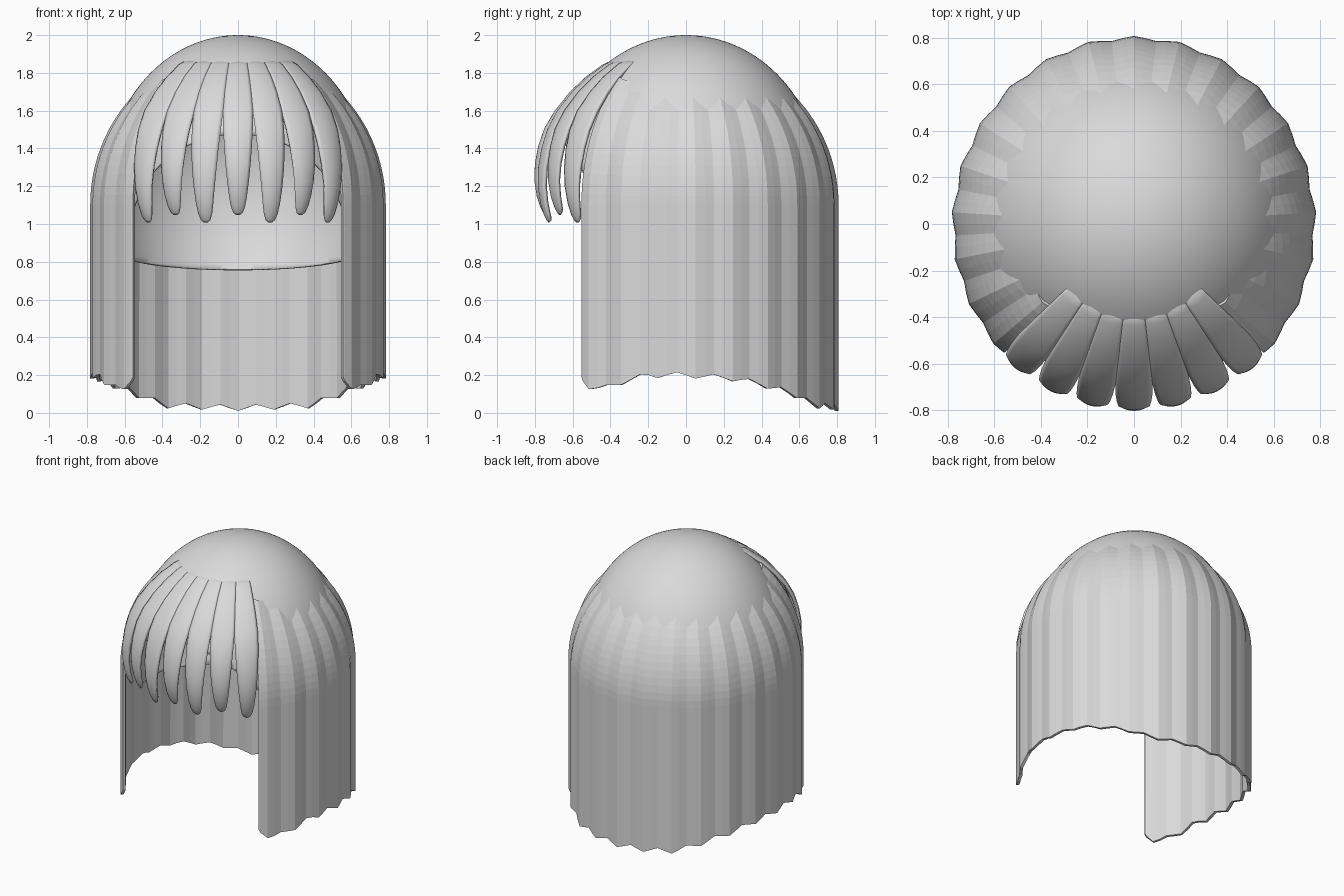
import bpy, bmesh, math
from mathutils import Vector

if "Cube" in bpy.data.objects:
    bpy.data.objects.remove(bpy.data.objects["Cube"])

mat = bpy.data.materials.new("light grey hair")
mat.diffuse_color = (0.7, 0.7, 0.7, 1)
mat.use_nodes = True
mat.node_tree.nodes["Principled BSDF"].inputs["Base Color"].default_value = mat.diffuse_color


def lerp_table(table, x):
    for (x0, y0), (x1, y1) in zip(table, table[1:]):
        if x <= x1:
            return y0 + (y1 - y0) * max(0, x - x0) / (x1 - x0)
    return table[-1][1]


def finish(name, bm, thickness, angle=None):
    me = bpy.data.meshes.new(name)
    bm.to_mesh(me)
    bm.free()
    me.materials.append(mat)
    ob = bpy.data.objects.new(name, me)
    bpy.context.collection.objects.link(ob)
    mod = ob.modifiers.new("thickness", 'SOLIDIFY')
    mod.thickness = thickness
    mod.offset = -1
    if angle is not None:
        bpy.ops.object.select_all(action='DESELECT')
        ob.select_set(True)
        bpy.context.view_layer.objects.active = ob
        bpy.ops.object.shade_smooth_by_angle(angle=math.radians(angle))
    return ob


def add_grid(bm, nu, nv, point):
    g = [[bm.verts.new(point(i, j)) for j in range(nv)] for i in range(nu)]
    for i in range(nu - 1):
        for j in range(nv - 1):
            bm.faces.new((g[i][j], g[i][j + 1], g[i + 1][j + 1], g[i + 1][j]))


# Scalp cap: smooth ellipsoid, open underneath and at the face
bm = bmesh.new()
bmesh.ops.create_uvsphere(bm, u_segments=96, v_segments=64, radius=1)
for v in bm.verts:
    v.co = Vector((v.co.x * 0.70, v.co.y * 0.72, 1.2 + v.co.z * 0.8))
for co, no in (((0, 0.63, 0.75), (0, 0.14, 1)), ((0, -0.33, 0.93), (0, 1, 0.63))):
    bmesh.ops.bisect_plane(bm, geom=bm.verts[:] + bm.edges[:] + bm.faces[:],
                           plane_co=co, plane_no=no, clear_inner=True)
finish("scalp_cap", bm, 0.01, 40)

# Long hair: fluted curtain round the sides and back (angle measured from the back)
HEM = [(0, .025), (30, .04), (50, .12), (70, .18), (90, .2), (105, .2),
       (118, .15), (129, .125), (132, .14), (134, .19)]
PERIOD = 14.4
ANGLES = [k * PERIOD / 4 for k in range(-37, 38)]
ANGLES = [-134] + ANGLES + [134]
ROWS = 15


def curtain(i, j):
    a = ANGLES[i]
    front = min(1, max(0, (abs(a) - 110) / 24))
    phase = abs((a / PERIOD + 0.5) % 1 - 0.5) * 2      # 0 at lock centre, 1 between locks
    hem = lerp_table(HEM, abs(a)) + 0.03 * (phase - 0.5) * (1 - front)
    top = 1.71 + 0.07 * front
    if j == 0:
        z = hem
    elif j == 1:
        z = 0.6
    else:
        z = 1.1 + (top - 1.1) * (j - 2) / (ROWS - 3)
    s = math.sqrt(1 - (max(0, z - 1.1) / (0.82 + 0.07 * front)) ** 2)
    bump = 0.008 * math.cos(2 * math.pi * a / PERIOD)
    r = math.radians(a)
    return ((0.776 * s + bump) * math.sin(r), (0.80 * s + bump) * math.cos(r), z)


bm = bmesh.new()
add_grid(bm, len(ANGLES), ROWS, curtain)
finish("long_hair", bm, 0.02)

# Fringe: seven tapering locks (radius, height, half width in degrees)
LOCK = [(.35, 1.885, 6.8), (.44, 1.845, 6.8), (.53, 1.78, 6.8), (.615, 1.70, 6.8),
        (.695, 1.60, 6.7), (.75, 1.50, 6.1), (.782, 1.40, 5.5), (.80, 1.30, 4.9),
        (.803, 1.20, 4.2), (.79, 1.11, 3.5), (.772, 1.05, 2.8), (.757, 1.02, 1.9),
        (.748, 1.008, 0.8)]
NU = 9
bm = bmesh.new()
for k in range(-3, 4):
    tip_lift = 0.04 if k % 2 == 0 else 0.0

    def lock(i, j):
        r, z, w = LOCK[j]
        u = 2 * i / (NU - 1) - 1
        low = min(1, max(0, (1.6 - z) / 0.55))
        z += tip_lift * low
        r -= (0.008 + 0.022 * low) * u * u * w / 6.8
        a = math.radians(k * 13.2 + u * w)
        return (r * math.sin(a), -r * math.cos(a), z)

    add_grid(bm, NU, len(LOCK), lock)
finish("fringe", bm, 0.02, 35)
